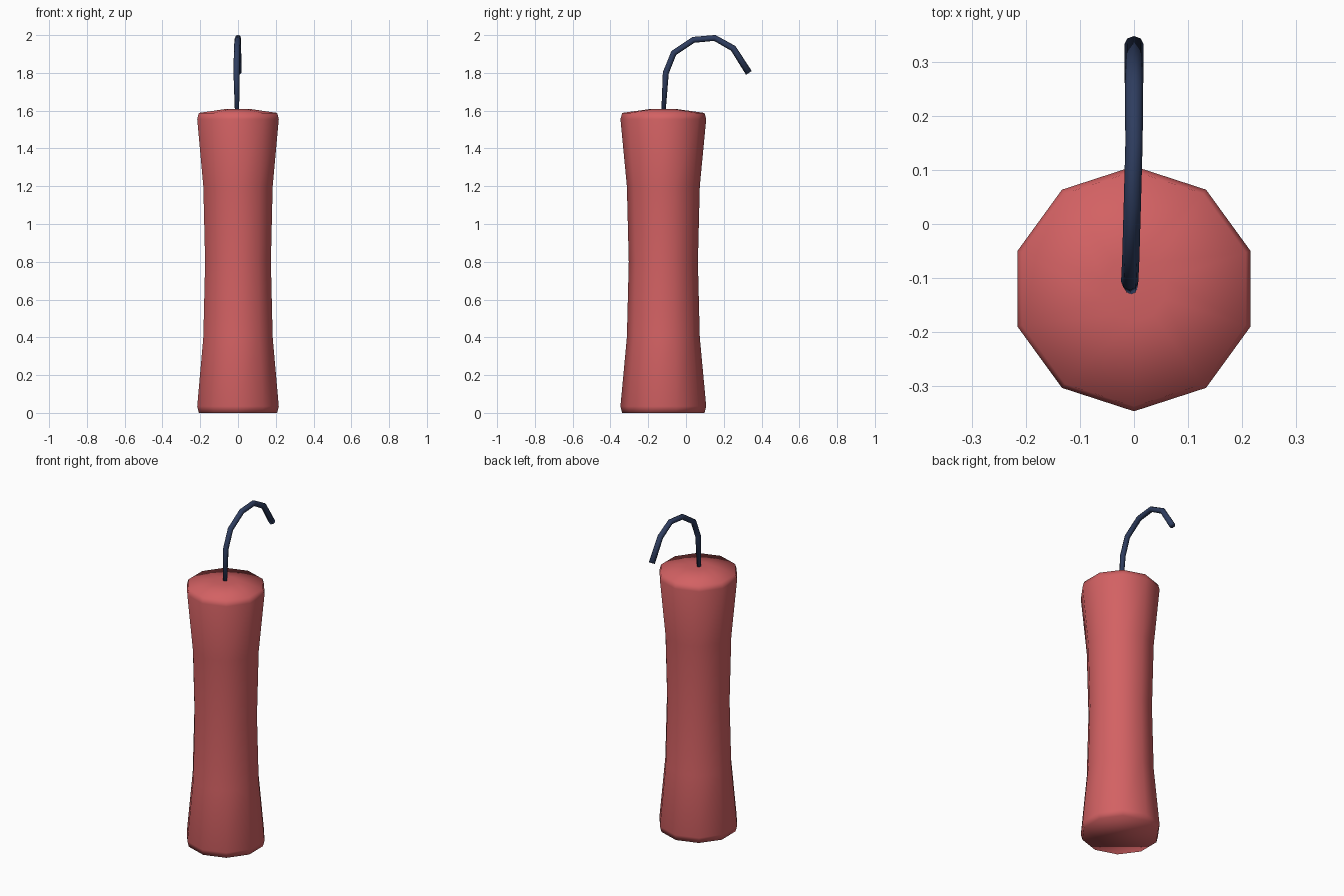
import bpy, bmesh, math
from mathutils import Vector

if "Cube" in bpy.data.objects:
    bpy.data.objects.remove(bpy.data.objects["Cube"])


def material(name, rgb):
    m = bpy.data.materials.new(name)
    m.diffuse_color = (*rgb, 1)
    m.use_nodes = True
    m.node_tree.nodes["Principled BSDF"].inputs["Base Color"].default_value = m.diffuse_color
    return m


def loft(name, rings, mat):
    """Skin a list of vertex rings, cap both ends and shade smooth."""
    bm = bmesh.new()
    loops = [[bm.verts.new(p) for p in ring] for ring in rings]
    n = len(loops[0])
    for a, b in zip(loops, loops[1:]):
        for i in range(n):
            j = (i + 1) % n
            bm.faces.new((a[i], a[j], b[j], b[i]))
    bm.faces.new(loops[0][::-1])
    bm.faces.new(loops[-1])
    bmesh.ops.recalc_face_normals(bm, faces=bm.faces)
    for f in bm.faces:
        f.smooth = True
    me = bpy.data.meshes.new(name)
    bm.to_mesh(me)
    bm.free()
    me.materials.append(mat)
    ob = bpy.data.objects.new(name, me)
    bpy.context.collection.objects.link(ob)
    return ob


red = material("red_paper", (0.65, 0.12, 0.125))
navy = material("navy_cord", (0.028, 0.047, 0.115))

# Waisted ten-sided stick: (radius, height), with a shallow domed top
CY = -0.12
profile = [(0.218, 0.005), (0.227, 0.035), (0.193, 0.4), (0.183, 0.8),
           (0.193, 1.2), (0.227, 1.555), (0.218, 1.588), (0.06, 1.61)]
angles = [math.radians(90 + 36 * i) for i in range(10)]
body = loft("stick_body",
            [[(r * math.cos(a), CY + r * math.sin(a), z) for a in angles]
             for r, z in profile], red)
for v in body.data.vertices:          # rest the base on the ground
    if v.co.z < 0.01:
        v.co.z = 0

# Curved fuse: (x, y, z, radius), an eight-sided tube swept in the y-z plane
path = [(-0.005, -0.12, 1.58, 0.011), (-0.008, -0.107, 1.80, 0.016),
        (-0.006, -0.065, 1.905, 0.016), (-0.003, 0.04, 1.975, 0.016),
        (0.0, 0.152, 1.985, 0.016), (0.0, 0.25, 1.93, 0.017),
        (0.0, 0.333, 1.80, 0.018)]
pts = [Vector(p[:3]) for p in path]
rings = []
for i, p in enumerate(pts):
    t = (pts[min(i + 1, len(pts) - 1)] - pts[max(i - 1, 0)]).normalized()
    if 0 < i < len(pts) - 1:
        t = ((pts[i + 1] - p).normalized() + (p - pts[i - 1]).normalized()).normalized()
    side = Vector((1, 0, 0))
    up = t.cross(side).normalized()
    r = path[i][3]
    rings.append([p + r * (math.cos(k * math.pi / 4) * side + math.sin(k * math.pi / 4) * up)
                  for k in range(8)])
loft("fuse", rings, navy)
